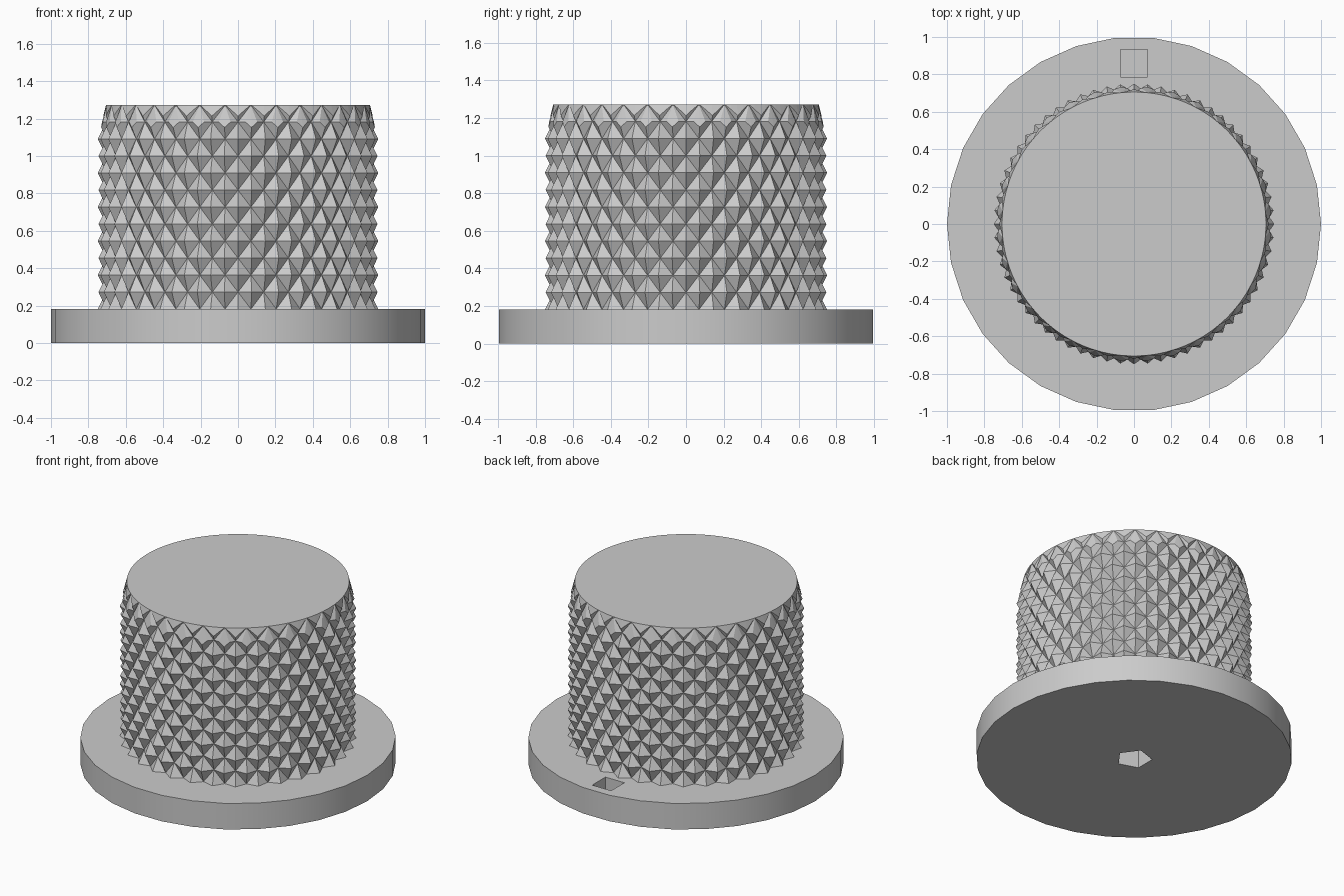
import bpy
import bmesh
from math import cos, sin, pi, radians

if "Cube" in bpy.data.objects:
    bpy.data.objects.remove(bpy.data.objects["Cube"])

MM = 1 / 11            # one design unit; the flange radius is 11 of them
COLUMNS = 64           # knurl columns, tips and valleys alternating
TIP, VALLEY = 8.25, 7.75

grey = bpy.data.materials.new("plain_grey")
grey.use_nodes = True
grey.diffuse_color = (0.6, 0.6, 0.6, 1)
grey.node_tree.nodes["Principled BSDF"].inputs["Base Color"].default_value = (0.6, 0.6, 0.6, 1)


def ring(sides, radius, z, start=0.0):
    """Points around a circle; radius is a number or a function of the index."""
    points = []
    for i in range(sides):
        r = radius(i) if callable(radius) else radius
        a = start + 2 * pi * i / sides
        points.append((r * cos(a) * MM, r * sin(a) * MM, z * MM))
    return points


def loft(name, rings, knurled=False):
    """Closed solid through equal rings; knurled cells split valley to valley."""
    bm = bmesh.new()
    loops = [[bm.verts.new(p) for p in pts] for pts in rings]
    count = len(loops[0])
    bm.faces.new(loops[0][::-1])
    bm.faces.new(loops[-1])
    for j, (low, high) in enumerate(zip(loops, loops[1:])):
        for i in range(count):
            k = (i + 1) % count
            a, b, c, d = low[i], low[k], high[k], high[i]
            if not knurled:
                bm.faces.new((a, b, c, d))
            elif (i + j) % 2:
                bm.faces.new((a, b, d))
                bm.faces.new((b, c, d))
            else:
                bm.faces.new((a, b, c))
                bm.faces.new((a, c, d))
    bmesh.ops.recalc_face_normals(bm, faces=bm.faces)
    mesh = bpy.data.meshes.new(name)
    bm.to_mesh(mesh)
    bm.free()
    mesh.materials.append(grey)
    obj = bpy.data.objects.new(name, mesh)
    bpy.context.collection.objects.link(obj)
    return obj


def cut(target, tool, operation):
    """Apply one boolean to the target."""
    mod = target.modifiers.new("cut", "BOOLEAN")
    mod.object, mod.operation, mod.solver = tool, operation, "EXACT"
    activate(target)
    bpy.ops.object.modifier_apply(modifier=mod.name)


def activate(obj):
    bpy.ops.object.select_all(action="DESELECT")
    obj.select_set(True)
    bpy.context.view_layer.objects.active = obj


# Round flange
flange = loft("flange", [ring(30, 11, z) for z in (0, 2)])

# Knurled grip: a checkerboard of tips and valleys around the cylinder
grip = loft("knurled_grip", [
    ring(COLUMNS, lambda i, j=j: VALLEY if (i + j) % 2 else TIP, j)
    for j in range(1, 16)], knurled=True)

# Helpers: chamfer envelope, shaft bore and indicator pocket
envelope = loft("chamfer_envelope", [ring(128, 10.96, 1.2), ring(128, 7.76, 14)])
bore = loft("shaft_bore", [ring(5, 1.27, z) for z in (-1, 10)])
pocket = loft("indicator_pocket", [
    [(x, y + 9.45 * MM, z * MM) for x, y, _ in ring(4, 1.14, z, pi / 4)]
    for z in (1, 3)])

cut(grip, envelope, "INTERSECT")
cut(grip, bore, "DIFFERENCE")
cut(flange, bore, "DIFFERENCE")
cut(flange, pocket, "DIFFERENCE")
for helper in (envelope, bore, pocket):
    bpy.data.objects.remove(helper)

# Smooth rim on the flange, flat facets on the grip
activate(flange)
bpy.ops.object.shade_smooth_by_angle(angle=radians(30))
